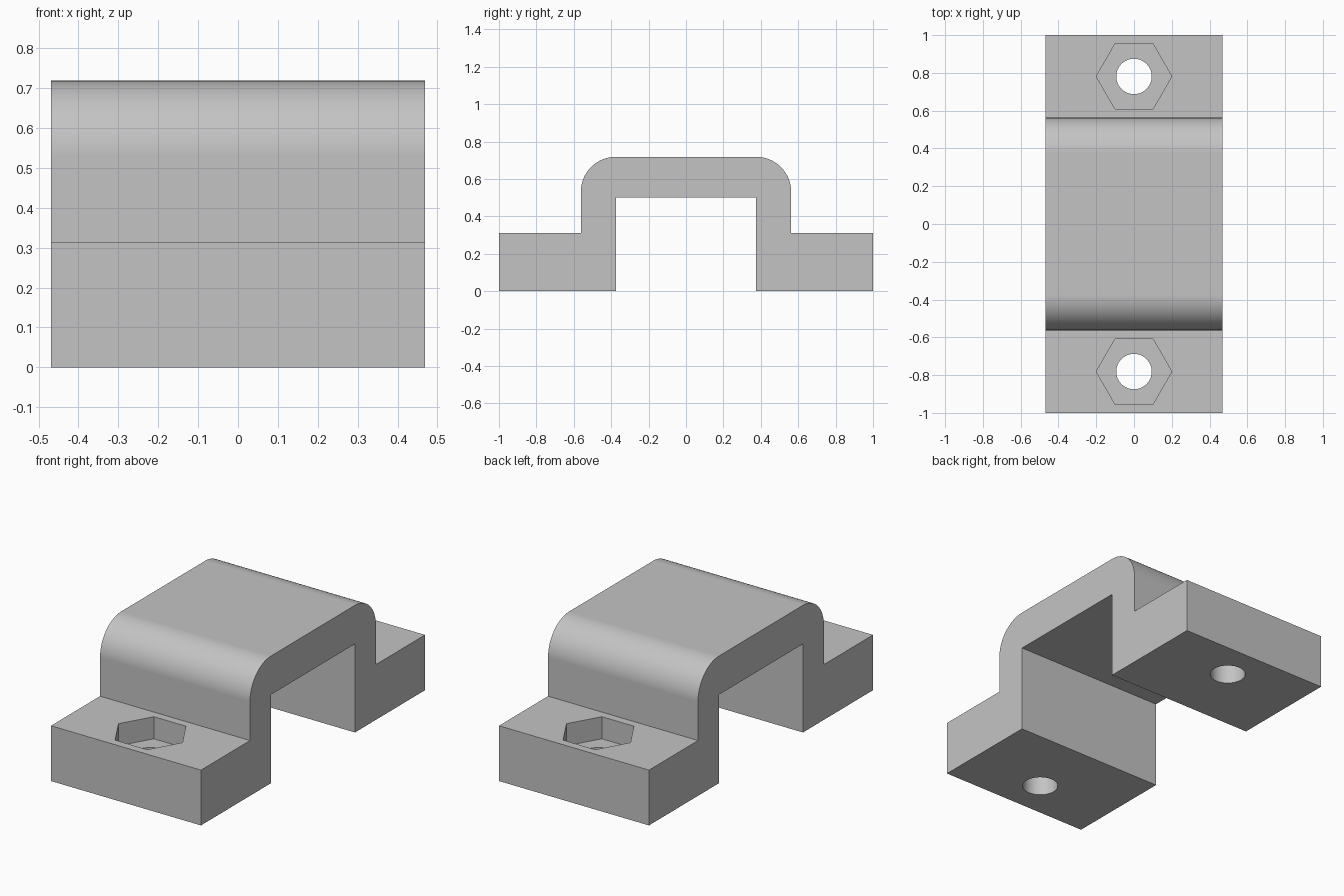
import bpy
import bmesh
import math
from mathutils import Matrix

default = bpy.data.objects.get("Cube")
if default:
    bpy.data.objects.remove(default, do_unlink=True)

U = 1 / 32                       # design unit
HALF_WIDTH = 15 * U
TOP, FOOT_TOP, ARCH_TOP = 23 * U, 10 * U, 16 * U
OUTER, INNER, FILLET = 18 * U, 12 * U, 6 * U
BOLT_Y, BOLT_RADIUS = 25 * U, 3 * U
HEX_RADIUS, HEX_DEPTH = 0.2, 4 * U

# Single plain grey
grey = bpy.data.materials.new("plain grey")
grey.use_nodes = True
colour = (0.55, 0.55, 0.55, 1)
grey.diffuse_color = colour
grey.node_tree.nodes["Principled BSDF"].inputs["Base Color"].default_value = colour


def add_object(name, bm):
    bmesh.ops.recalc_face_normals(bm, faces=bm.faces)
    mesh = bpy.data.meshes.new(name)
    bm.to_mesh(mesh)
    bm.free()
    mesh.materials.append(grey)
    obj = bpy.data.objects.new(name, mesh)
    bpy.context.collection.objects.link(obj)
    return obj


def prism(name, sides, radius, y, bottom, top):
    bm = bmesh.new()
    bmesh.ops.create_cone(
        bm, cap_ends=True, segments=sides, radius1=radius, radius2=radius,
        depth=top - bottom,
        matrix=Matrix.Translation((0, y, (bottom + top) / 2))
        @ Matrix.Rotation(math.pi / 2, 4, "Z"))
    return add_object(name, bm)


# Clamp cross-section: half outline with a rounded shoulder, then mirrored
half = [(INNER, ARCH_TOP), (INNER, 0), (1, 0), (1, FOOT_TOP), (OUTER, FOOT_TOP)]
STEPS = 24
for i in range(STEPS + 1):
    a = math.pi / 2 * i / STEPS
    half.append((OUTER - FILLET + FILLET * math.cos(a),
                 TOP - FILLET + FILLET * math.sin(a)))
outline = half + [(-y, z) for y, z in reversed(half)]

# Extrude the section across the width
bm = bmesh.new()
section = bm.faces.new([bm.verts.new((-HALF_WIDTH, y, z)) for y, z in outline])
extruded = bmesh.ops.extrude_face_region(bm, geom=[section], use_keep_orig=True)
bmesh.ops.translate(bm, vec=(2 * HALF_WIDTH, 0, 0),
                    verts=[v for v in extruded["geom"] if isinstance(v, bmesh.types.BMVert)])
bracket = add_object("clamp_bracket", bm)

# Hexagonal nut pockets and through holes in both feet
cutters = []
for side, y in (("front", -BOLT_Y), ("back", BOLT_Y)):
    cutters.append(prism(side + "_nut_pocket", 6, HEX_RADIUS, y,
                         FOOT_TOP - HEX_DEPTH, FOOT_TOP + 0.1))
    cutters.append(prism(side + "_bolt_hole", 64, BOLT_RADIUS, y, -0.1, FOOT_TOP + 0.1))

# The hexagon corners point along x
for cutter in cutters:
    if "pocket" in cutter.name:
        points = [v.co for v in cutter.data.vertices]
        if max(p.x for p in points) < HEX_RADIUS * 0.95:
            y = sum(p.y for p in points) / len(points)
            cutter.data.transform(Matrix.Translation((0, y, 0))
                                  @ Matrix.Rotation(math.pi / 6, 4, "Z")
                                  @ Matrix.Translation((0, -y, 0)))

bpy.context.view_layer.objects.active = bracket
for cutter in cutters:
    cut = bracket.modifiers.new(cutter.name, "BOOLEAN")
    cut.operation = "DIFFERENCE"
    cut.solver = "EXACT"
    cut.object = cutter
    bpy.ops.object.modifier_apply(modifier=cut.name)
for cutter in cutters:
    bpy.data.objects.remove(cutter, do_unlink=True)

# Smooth shoulders and holes, crisp edges elsewhere
bpy.ops.object.select_all(action="DESELECT")
bracket.select_set(True)
bpy.ops.object.shade_smooth_by_angle(angle=math.radians(30))
weighted = bracket.modifiers.new("flat_face_normals", "WEIGHTED_NORMAL")
weighted.keep_sharp = True
